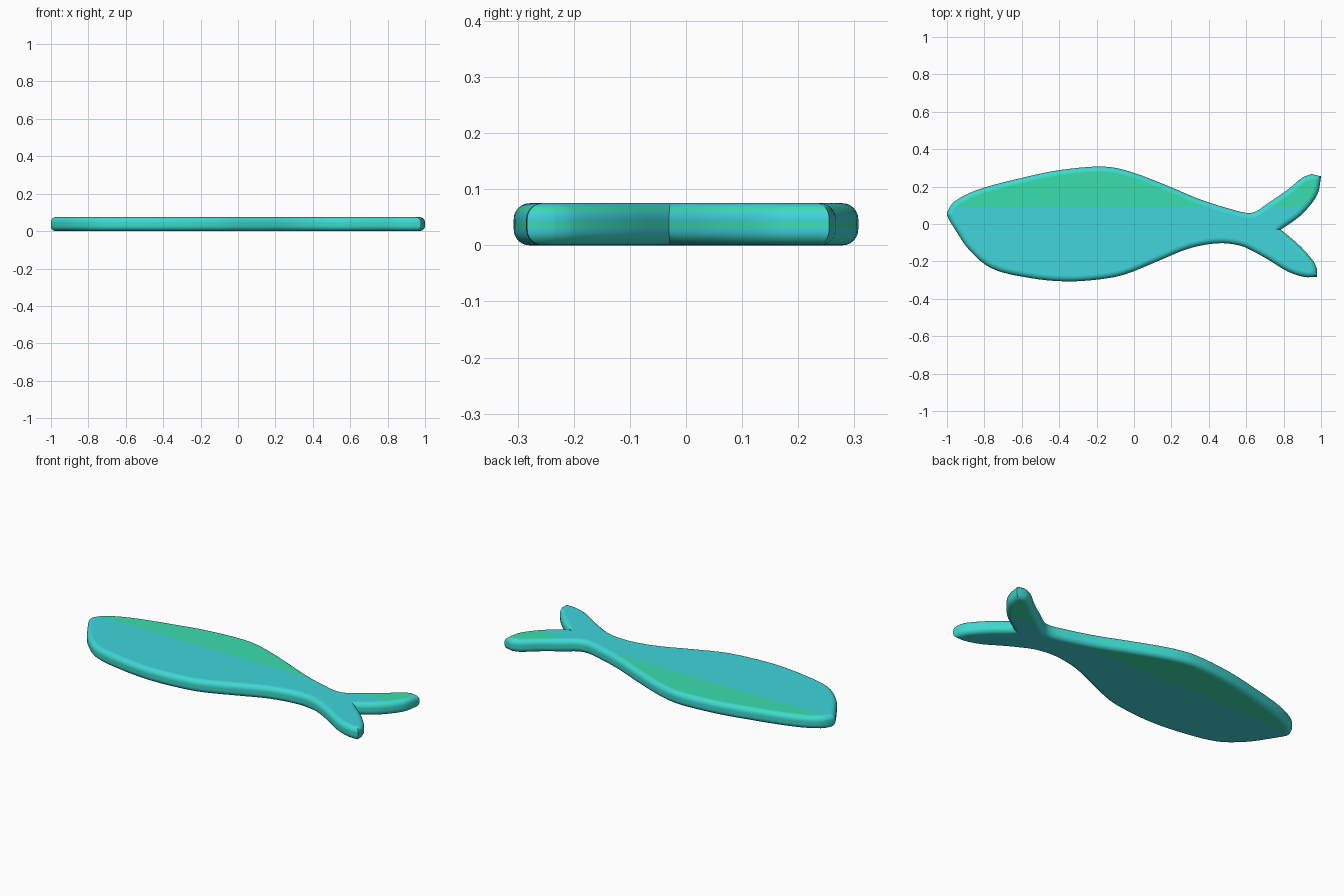
import bpy, bmesh, math
from mathutils import Vector

if "Cube" in bpy.data.objects:
    bpy.data.objects.remove(bpy.data.objects["Cube"])

HEIGHT, ROUND, SPLIT_Y = 0.075, 0.028, 0.09


def material(name, rgb):
    m = bpy.data.materials.new(name)
    m.diffuse_color = (*rgb, 1)
    m.use_nodes = True
    m.node_tree.nodes["Principled BSDF"].inputs["Base Color"].default_value = m.diffuse_color
    return m


# Fish silhouette seen from the top, clockwise from the nose
OUTLINE = [(-1, .06), (-.96, .12), (-.83, .185), (-.585, .25), (-.4, .288), (-.163, .307),
           (-.02, .28), (.19, .2), (.35, .133), (.51, .082), (.63, .06), (.714, .11),
           (.83, .19), (.9, .248), (.95, .267), (1, .255), (.985, .17), (.95, .11),
           (.885, .04), (.785, -.03), (.885, -.115), (.96, -.2), (.978, -.24), (.978, -.283),
           (.91, -.283), (.82, -.253), (.725, -.195), (.645, -.15), (.565, -.115), (.45, -.103),
           (.297, -.13), (.136, -.195), (-.05, -.27), (-.185, -.296), (-.366, -.307),
           (-.56, -.288), (-.76, -.238), (-.88, -.14), (-.95, -.04), (-.995, .035)]
SHARP = {14, 15, 19, 22, 23}   # tail tip corners and the fork


def smooth_outline(points, steps=4):
    """Smooth curve through the points, keeping the sharp corners."""
    pts = [Vector(p) for p in points]
    n, out = len(pts), []
    for i in range(n):
        j = (i + 1) % n
        b, c = pts[i], pts[j]
        out.append(b)
        if i in SHARP and j in SHARP:
            continue
        a = b if i in SHARP else pts[i - 1]
        d = c if j in SHARP else pts[(j + 1) % n]
        length = (c - b).length
        tb = (c - a).normalized() * length
        tc = (d - b).normalized() * length
        for k in range(1, steps):
            t = k / steps
            out.append(b * (2*t**3 - 3*t**2 + 1) + tb * (t**3 - 2*t**2 + t)
                       + c * (3*t**2 - 2*t**3) + tc * (t**3 - t**2))
    return out


def inward(points):
    """Mitred inward direction at each point of a clockwise outline."""
    res, n = [], len(points)
    for i in range(n):
        e1 = (points[i] - points[i - 1]).normalized()
        e2 = (points[(i + 1) % n] - points[i]).normalized()
        n1, n2 = Vector((e1.y, -e1.x)), Vector((e2.y, -e2.x))
        m = (n1 + n2).normalized()
        res.append(m / max(m.dot(n1), 0.6))
    return res


outline = smooth_outline(OUTLINE)
normals = inward(outline)

# Rounded rim profile as (inset, height), with a thin line around the middle
arc = [(ROUND * (1 - math.sin(a)), ROUND * (1 - math.cos(a)))
       for a in (math.pi / 2 * k / 6 for k in range(7))]
lower = arc + [(0, 0.033)]
profile = lower + [(x, HEIGHT - z) for x, z in reversed(lower)]
LINES = {3, len(lower) - 1, len(profile) - 5}

bm = bmesh.new()
rings = [[bm.verts.new((*(p + m * inset), z)) for p, m in zip(outline, normals)]
         for inset, z in profile]
n = len(outline)

# Rim: turquoise with thin green lines; its outermost rings follow the flat sides
for r in range(len(rings) - 1):
    for i in range(n):
        j = (i + 1) % n
        f = bm.faces.new((rings[r][i], rings[r][j], rings[r + 1][j], rings[r + 1][i]))
        on_cap = r in (0, len(rings) - 2) and f.calc_center_median().y > SPLIT_Y
        f.material_index = 1 if r in LINES or on_cap else 0

# Flat top and bottom, cut along the line where the back turns green
caps = [bm.faces.new(rings[0]), bm.faces.new(rings[-1])]
caps = bmesh.ops.triangulate(bm, faces=caps)["faces"]
edges = {e for f in caps for e in f.edges}
verts = {v for f in caps for v in f.verts}
bmesh.ops.bisect_plane(bm, geom=list(caps) + list(edges) + list(verts), dist=1e-5,
                       plane_co=(0, SPLIT_Y, 0), plane_no=(0, 1, 0))
flat = []
for f in bm.faces:
    zs = [v.co.z for v in f.verts]
    if max(zs) - min(zs) < 1e-6:
        flat.append(f)
        f.material_index = 1 if f.calc_center_median().y > SPLIT_Y else 0
bmesh.ops.recalc_face_normals(bm, faces=bm.faces[:])
bm.faces.index_update()
flat_ids = [f.index for f in flat]

mesh = bpy.data.meshes.new("fish_plate")
bm.to_mesh(mesh)
bm.free()
mesh.materials.append(material("turquoise", (0.05, 0.67, 0.71)))
mesh.materials.append(material("sea green", (0.042, 0.74, 0.42)))
fish = bpy.data.objects.new("fish_plate", mesh)
bpy.context.collection.objects.link(fish)
bpy.context.view_layer.objects.active = fish
fish.select_set(True)
bpy.ops.object.shade_smooth_by_angle(angle=math.radians(35))
for i in flat_ids:
    mesh.polygons[i].use_smooth = False
